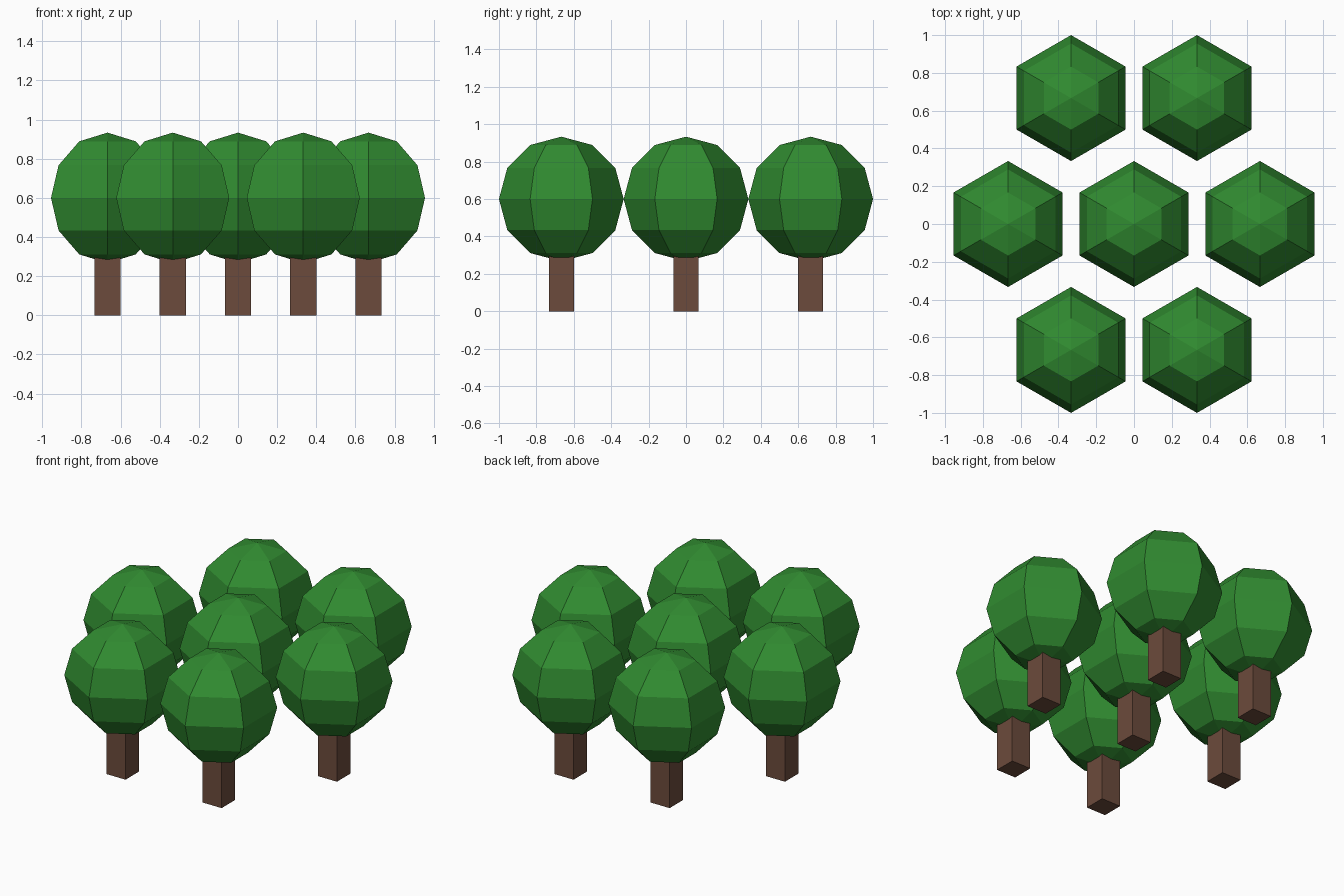
import bpy
from math import cos, sin, radians

if "Cube" in bpy.data.objects:
    bpy.data.objects.remove(bpy.data.objects["Cube"])


def material(name, color):
    mat = bpy.data.materials.new(name)
    mat.diffuse_color = color
    mat.use_nodes = True
    mat.node_tree.nodes["Principled BSDF"].inputs["Base Color"].default_value = mat.diffuse_color
    return mat


leaf_green = material("leaf_green", (0.03, 0.26, 0.03, 1))
bark_brown = material("bark_brown", (0.15, 0.07, 0.045, 1))

RADIUS = 1 / 3
CROWN_Z = 0.6
TRUNK_WIDTH = 2 / 15
TRUNK_HEIGHT = 0.4


def add_tree(x, y, number):
    # square trunk, its top hidden in the crown
    bpy.ops.mesh.primitive_cube_add(size=1, location=(x, y, TRUNK_HEIGHT / 2))
    trunk = bpy.context.object
    trunk.name = f"trunk_{number}"
    trunk.scale = (TRUNK_WIDTH, TRUNK_WIDTH, TRUNK_HEIGHT)
    trunk.data.materials.append(bark_brown)

    # six-sided faceted crown, corners towards front and back
    bpy.ops.mesh.primitive_uv_sphere_add(segments=6, ring_count=6, radius=RADIUS,
                                         location=(x, y, CROWN_Z))
    crown = bpy.context.object
    crown.name = f"crown_{number}"
    crown.data.materials.append(leaf_green)


# one tree in the middle and six around it
spots = [(0, 0), (2 / 3, 0), (-2 / 3, 0)]
spots += [(sx / 3, sy * 2 / 3) for sx in (-1, 1) for sy in (-1, 1)]
for i, (x, y) in enumerate(spots, 1):
    add_tree(x, y, i)
